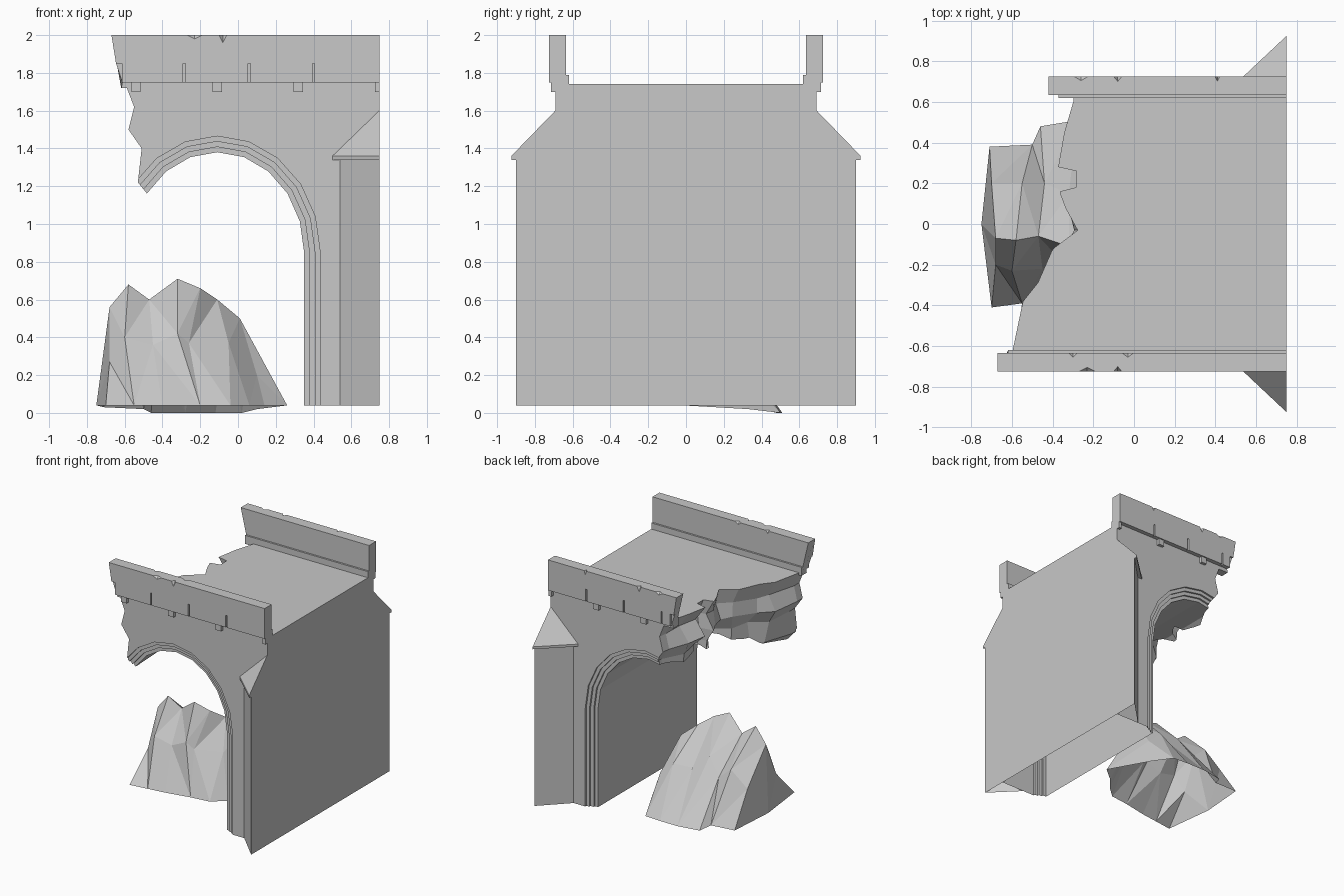
import bpy, bmesh, math, random
from mathutils import Vector

random.seed(4)
old_cube = bpy.data.objects.get("Cube")
if old_cube:
    bpy.data.objects.remove(old_cube, do_unlink=True)

stone = bpy.data.materials.new("grey_stone")
stone.use_nodes = True
stone.diffuse_color = (0.58, 0.58, 0.58, 1)
stone.node_tree.nodes["Principled BSDF"].inputs["Base Color"].default_value = stone.diffuse_color


def finish(name, bm):
    """Turn a bmesh into a named stone object."""
    bmesh.ops.remove_doubles(bm, verts=bm.verts, dist=0.0005)
    bmesh.ops.recalc_face_normals(bm, faces=bm.faces)
    mesh = bpy.data.meshes.new(name)
    bm.to_mesh(mesh)
    bm.free()
    mesh.materials.append(stone)
    obj = bpy.data.objects.new(name, mesh)
    bpy.context.collection.objects.link(obj)
    return obj


def loft(name, loops):
    """Closed solid through matching loops of points."""
    bm = bmesh.new()
    rings = [[bm.verts.new(point) for point in loop] for loop in loops]
    count = len(rings[0])
    for a, b in zip(rings, rings[1:]):
        for i in range(count):
            j = (i + 1) % count
            bm.faces.new((a[i], a[j], b[j], b[i]))
    bm.faces.new(rings[0])
    bm.faces.new(rings[-1])
    return finish(name, bm)


def box(name, low, high):
    return loft(name, [[(x, low[1], low[2]), (x, high[1], low[2]),
                        (x, high[1], high[2]), (x, low[1], high[2])]
                       for x in (low[0], high[0])])


def carve(obj, cutters):
    """Subtract the cutters, then throw them away."""
    for cutter in cutters:
        cutter.hide_render = True
        mod = obj.modifiers.new("cut", 'BOOLEAN')
        mod.operation = 'DIFFERENCE'
        mod.solver = 'EXACT'
        mod.object = cutter
    graph = bpy.context.evaluated_depsgraph_get()
    mesh = bpy.data.meshes.new_from_object(obj.evaluated_get(graph))
    obj.modifiers.clear()
    obj.data = mesh
    for cutter in cutters:
        bpy.data.objects.remove(cutter, do_unlink=True)


def open_bottom(obj):
    """Remove the faces that rest on the ground plane."""
    bm = bmesh.new()
    bm.from_mesh(obj.data)
    ground = [f for f in bm.faces if all(v.co.z < FOOT + 0.005 for v in f.verts)]
    bmesh.ops.delete(bm, geom=ground, context='FACES')
    bm.to_mesh(obj.data)
    bm.free()


FOOT, DECK, END, WALL = 0.04, 1.74, 0.75, 0.69


# Bridge body: one profile lofted through the stepped arch mouldings
def body_loop(y, grow):
    arch = []
    for step in range(10):
        angle = math.radians(18 * step)
        arch.append((-0.11 + (0.46 + grow) * math.cos(angle), y,
                     0.85 + (0.53 + grow) * math.sin(angle)))
    return ([(END, y, FOOT), (END, y, DECK), (-0.9, y, DECK), (-0.9, y, arch[-1][2])]
            + arch[::-1] + [(arch[0][0], y, FOOT)])


steps = [(WALL, 0.085), (0.675, 0.085), (0.675, 0.057), (0.66, 0.057),
         (0.66, 0.028), (0.645, 0.028), (0.645, 0)]
stations = [(-y, grow) for y, grow in steps] + steps[::-1]
body = loft("bridge_body", [body_loop(y, grow) for y, grow in stations])

# Broken end: jagged cutter whose edge wanders across the deck
deck_edge = [(-0.8, -0.6), (-0.62, -0.6), (-0.38, -0.55), (-0.28, -0.47), (-0.12, -0.4),
             (-0.03, -0.28), (0.08, -0.34), (0.16, -0.37), (0.18, -0.29), (0.26, -0.29),
             (0.28, -0.38), (0.45, -0.35), (0.62, -0.3), (0.8, -0.28)]
rows = [(0.9, 0.3), (1.0, 0.25), (1.22, 0.07), (1.4, 0.09), (1.5, 0.02), (1.62, 0.05),
        (1.75, 0), (2.1, 0)]
loops = []
for y, edge in deck_edge:
    loop = []
    for z, shift in rows:
        rough = 0.05 if abs(y) < 0.6 and 1.1 < z < 1.7 else 0
        loop.append((edge + shift + random.uniform(-rough, rough), y, z))
    loops.append(loop + [(-2, y, 2.1), (-2, y, 0.9)])
carve(body, [loft("break_cutter", loops)])
open_bottom(body)


# Corner buttresses: triangular piers with sloped caps
def buttress(side, name):
    def corners(inner, outer, z):
        return [(inner, side * WALL, z), (END, side * WALL, z), (END, side * outer, z)]
    pier = loft(name + "_buttress", [corners(0.54, 0.9, FOOT), corners(0.54, 0.9, 1.34)])
    open_bottom(pier)
    loft(name + "_buttress_cap", [corners(0.5, 0.925, 1.34), corners(0.5, 0.925, 1.36),
                                  corners(END - 0.002, WALL + 0.002, 1.6)])


# Parapet: stepped wall, lower panels with open joints, and brackets
section = [(0.71, 1.75), (0.71, 1.85), (0.725, 1.85), (0.725, 2.0), (0.635, 2.0),
           (0.635, 1.79), (0.62, 1.79), (0.62, 1.72), (WALL, 1.72), (WALL, 1.75)]


def chip(x, y, width, depth):
    """Small diamond cutter for a knocked-off edge."""
    bm = bmesh.new()
    bmesh.ops.create_cone(bm, segments=4, radius1=1, radius2=0, depth=1, cap_ends=True)
    for v in bm.verts:
        v.co = Vector((x + v.co.x * width, y + v.co.y * 0.03,
                       2.01 - (v.co.z + 0.5) * depth))
    return finish("chip_cutter", bm)


def parapet(side, name, end, chips):
    def broken(z):
        return end - 0.16 * (z - 1.75) + 0.01 * math.sin(40 * z)
    wall = loft(name + "_parapet", [[(broken(z), side * y, z) for y, z in section],
                                    [(END, side * y, z) for y, z in section]])
    carve(wall, [chip(x, side * y, width, depth) for x, y, width, depth in chips])
    joints = [x for x in (-0.285, 0.06, 0.4) if x > end]
    edges = [end] + joints + [END]
    for i, (a, b) in enumerate(zip(edges, edges[1:])):
        low, high = sorted((side * 0.7, side * 0.725))
        last = 0 if b == END else 0.006
        box(f"{name}_panel_{i}", (a + 0.006, low, 1.75), (b - last, high, 1.85))
    for i, x in enumerate((-0.54, -0.11, 0.32, 0.75)):
        if x > end:
            low, high = sorted((side * 0.68, side * 0.715))
            box(f"{name}_bracket_{i}", (x - 0.025, low, 1.7),
                (min(x + 0.025, END), high, 1.75))


buttress(-1, "front")
buttress(1, "back")
parapet(-1, "front", -0.62, [(-0.23, 0.725, 0.06, 0.03), (-0.08, 0.725, 0.025, 0.05),
                             (-0.3, 0.635, 0.03, 0.03), (-0.03, 0.635, 0.04, 0.03)])
parapet(1, "back", -0.37, [(-0.26, 0.725, 0.05, 0.03), (-0.08, 0.725, 0.025, 0.05),
                           (0.41, 0.725, 0.015, 0.04)])

# Fallen rubble: ridges running from the front foot over the peaks to the back foot
ridges = [
    [(-.7, -.41, .04), (-.68, -.2, .27), (-.68, -.07, .56), (-.7, .2, .3), (-.71, .38, .03)],
    [(-.55, -.39, .04), (-.6, -.23, .4), (-.58, -.08, .68), (-.55, .2, .42), (-.5, .39, .02)],
    [(-.4, -.37, .04), (-.45, -.22, .36), (-.47, -.06, .6), (-.44, .2, .33), (-.46, .48, 0)],
    [(-.2, -.33, .04), (-.32, -.22, .42), (-.32, -.11, .71), (-.32, .15, .45), (-.28, .51, 0)],
    [(-.04, -.31, .04), (-.26, -.2, .37), (-.2, -.08, .66), (-.2, .2, .34), (-.12, .51, 0)],
    [(.06, -.22, .04), (-.05, -.12, .37), (-.11, 0, .6), (-.06, .25, .36), (.02, .5, 0)],
    [(.14, -.12, .04), (.1, -.05, .2), (.01, .05, .5), (.06, .25, .25), (.1, .33, .02)],
]
bm = bmesh.new()
grid = [[bm.verts.new(point) for point in ridge] for ridge in ridges]
for a, b in zip(grid, grid[1:]):
    for i in range(len(a) - 1):
        bm.faces.new((a[i], b[i], b[i + 1], a[i + 1]))
for ridge, tip in ((grid[0], (-0.75, 0, FOOT)), (grid[-1], (0.26, -0.02, FOOT))):
    point = bm.verts.new(tip)
    for a, b in zip(ridge, ridge[1:]):
        bm.faces.new((point, a, b))
bmesh.ops.triangulate(bm, faces=bm.faces)
finish("rubble_pile", bm)
